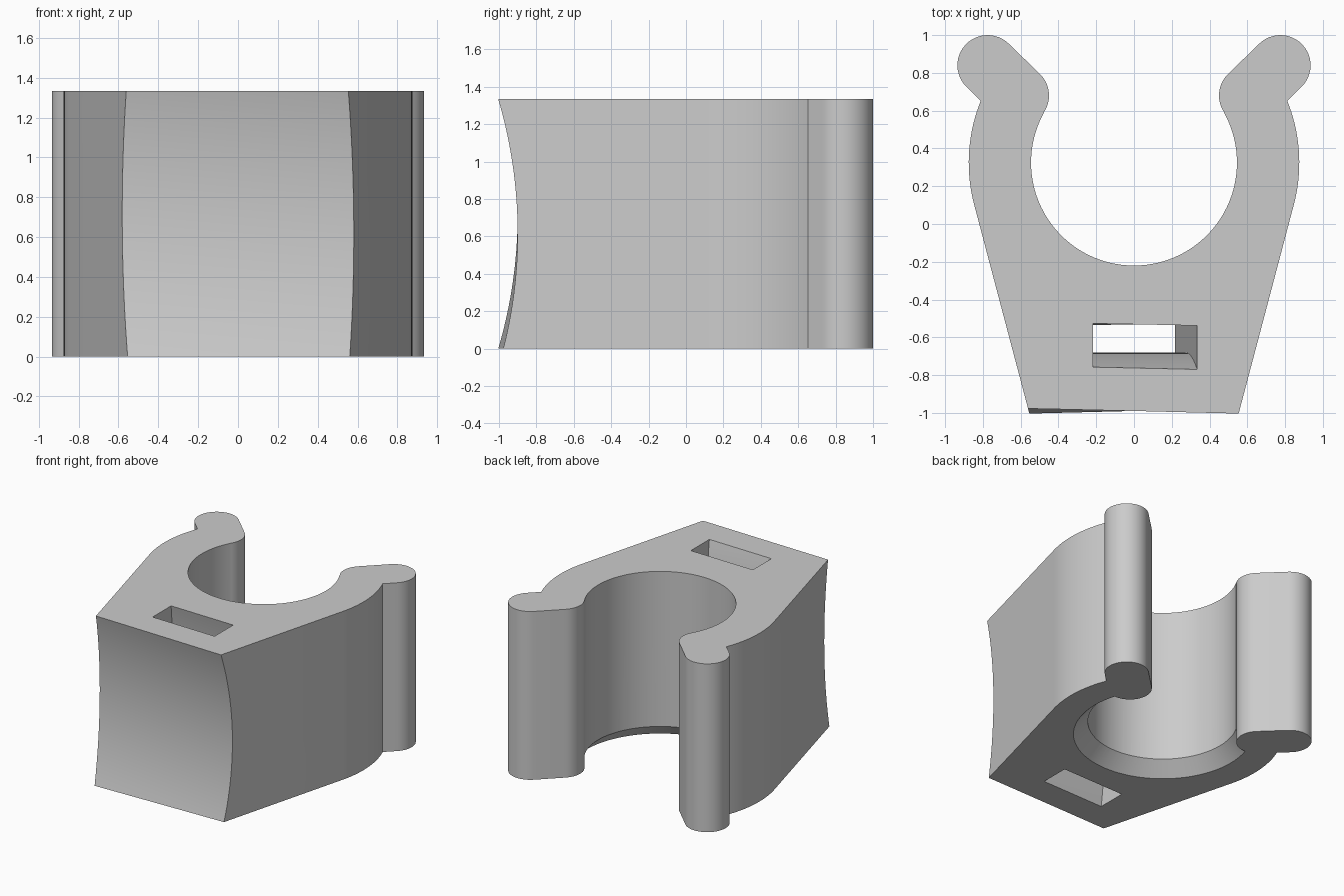
import bpy, bmesh, math
from mathutils import Matrix, Vector

if "Cube" in bpy.data.objects:
    bpy.data.objects.remove(bpy.data.objects["Cube"])

H = 1.333                       # clip height
CY, R_IN, R_OUT = 0.325, 0.545, 0.875   # tube seat centre and radii
TILT = math.radians(5)          # slight twist of the concave mount face
MOUNT_Y = -3.4                  # axis of the concave mount face

plastic = bpy.data.materials.new("grey_plastic")
plastic.diffuse_color = (0.6, 0.6, 0.6, 1)
plastic.use_nodes = True
plastic.node_tree.nodes["Principled BSDF"].inputs["Base Color"].default_value = plastic.diffuse_color


def arc(cx, cy, r, a0, a1, n):
    """Points on an arc, angles in degrees."""
    return [(cx + r * math.cos(math.radians(a0 + (a1 - a0) * i / n)),
             cy + r * math.sin(math.radians(a0 + (a1 - a0) * i / n)))
            for i in range(n + 1)]


def finish(name, bm):
    bmesh.ops.recalc_face_normals(bm, faces=bm.faces[:])
    me = bpy.data.meshes.new(name)
    bm.to_mesh(me)
    bm.free()
    me.materials.append(plastic)
    ob = bpy.data.objects.new(name, me)
    bpy.context.collection.objects.link(ob)
    return ob


def prism(name, pts, z0, z1, matrix=Matrix.Identity(4)):
    """Extrude a flat outline from z0 to z1, then transform it."""
    bm = bmesh.new()
    face = bm.faces.new([bm.verts.new((x, y, z0)) for x, y in pts])
    ext = bmesh.ops.extrude_face_region(bm, geom=[face])
    top = [g for g in ext["geom"] if isinstance(g, bmesh.types.BMVert)]
    bmesh.ops.translate(bm, verts=top, vec=(0, 0, z1 - z0))
    bmesh.ops.transform(bm, matrix=matrix, verts=bm.verts[:])
    return finish(name, bm)


def boolean(target, tool, operation):
    mod = target.modifiers.new(operation, "BOOLEAN")
    mod.operation, mod.solver, mod.object = operation, "EXACT", tool
    bpy.context.view_layer.update()
    deps = bpy.context.evaluated_depsgraph_get()
    me = bpy.data.meshes.new_from_object(target.evaluated_get(deps))
    target.modifiers.clear()
    target.data = me
    bpy.data.objects.remove(tool)


# Body: tapered block flowing into two arms around the round seat
TAN, END = -14.8, 29
tx, ty = arc(0, CY, R_OUT, TAN, TAN, 1)[0]
front_y = -1.06
foot_x = tx - (ty - front_y) * math.tan(math.radians(-TAN))
outer = [(foot_x, front_y)] + arc(0, CY, R_OUT, TAN, END, 20)
inner = arc(0, CY, R_IN, END, -180 - END, 96)
mirrored = [(-x, y) for x, y in reversed(outer)]
clip = prism("tube_clip", outer + inner + mirrored, 0, H)

# Chamfer round the bottom of the seat
bm = bmesh.new()
bmesh.ops.create_cone(bm, cap_ends=True, segments=96, radius1=0.70,
                      radius2=0.495, depth=0.205,
                      matrix=Matrix.Translation((0, CY, 0.0525)))
boolean(clip, finish("chamfer_cutter", bm), "DIFFERENCE")

# Concave mount face and curved tie slot, sharing one tilted axis
axes = Matrix(((0, 0, 1, 0), (1, 0, 0, 0), (0, 1, 0, 0), (0, 0, 0, 1)))
frame = Matrix.Translation((0, 0, H / 2)) @ Matrix.Rotation(TILT, 4, "Y") @ axes
mount = [(MOUNT_Y, 0)] + arc(MOUNT_Y, 0, 2.5, -22, 22, 48)
boolean(clip, prism("mount_cutter", mount, -1.2, 1.2, frame), "DIFFERENCE")
slot = arc(MOUNT_Y, 0, 2.72, -20, 20, 40) + arc(MOUNT_Y, 0, 2.945, 20, -20, 40)
boolean(clip, prism("slot_cutter", slot, -0.275, 0.275, frame), "DIFFERENCE")

# Rounded knobs on the arm tips
knob = arc(0.61, 0.68, 0.16, 134, 314, 24) + arc(0.775, 0.84, 0.16, -46, 134, 24)
for side in (1, -1):
    outline = [(side * x, y) for x, y in knob]
    boolean(clip, prism("tip_knob", outline, 0, H), "UNION")

# Smooth curved walls, keep hard edges
bpy.context.view_layer.objects.active = clip
clip.select_set(True)
bpy.ops.object.shade_smooth_by_angle(angle=math.radians(25))
